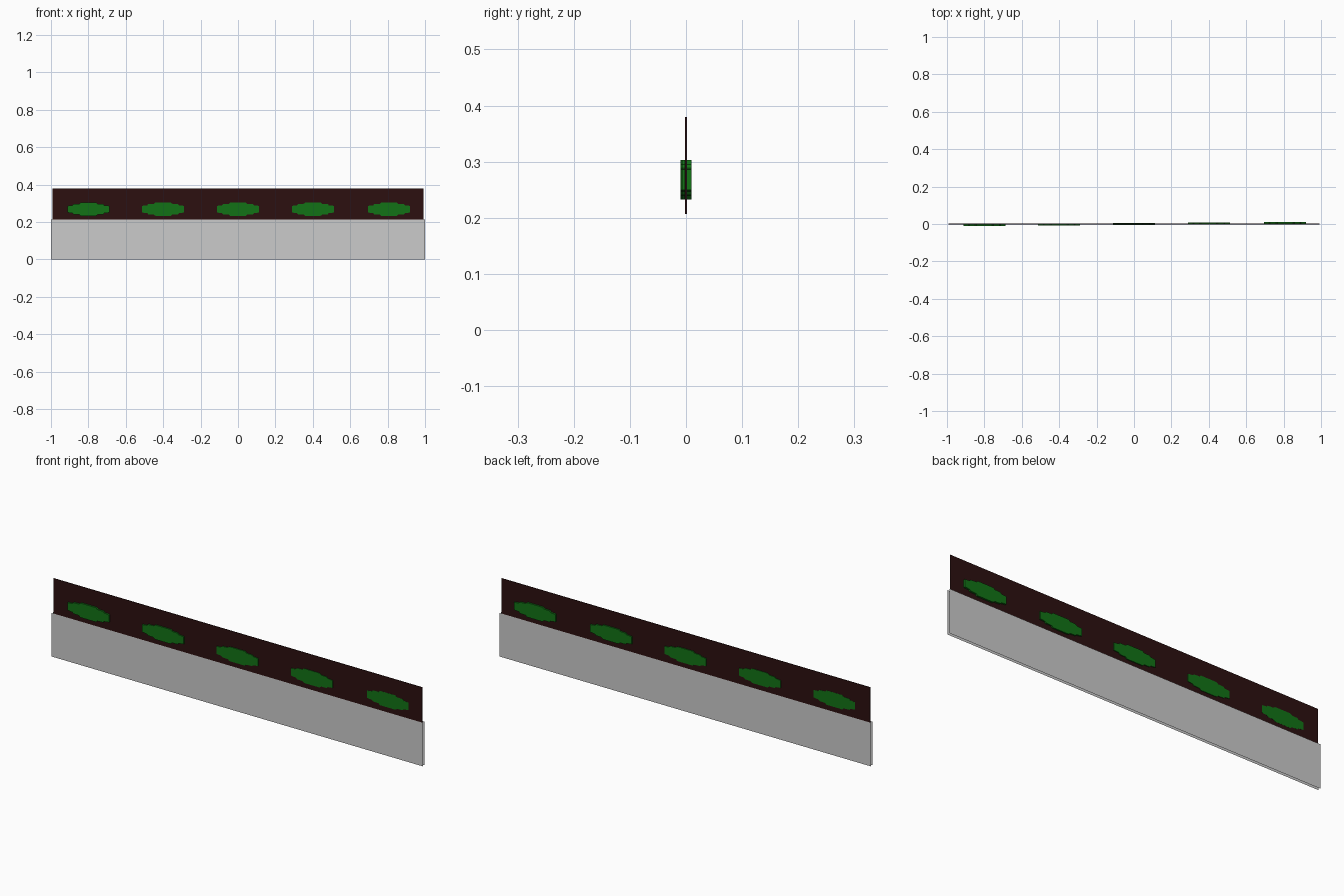
import bpy, bmesh

if "Cube" in bpy.data.objects:
    bpy.data.objects.remove(bpy.data.objects["Cube"])


def material(name, color):
    m = bpy.data.materials.new(name)
    m.diffuse_color = color
    m.use_nodes = True
    m.node_tree.nodes["Principled BSDF"].inputs["Base Color"].default_value = m.diffuse_color
    return m


def slab(name, outline, y0, y1, mat=None, caps_only=False):
    """Extrude an x/z outline between y0 and y1; caps_only leaves the rim open."""
    bm = bmesh.new()
    front = [bm.verts.new((x, y0, z)) for x, z in outline]
    back = [bm.verts.new((x, y1, z)) for x, z in outline]
    bm.faces.new(front)
    bm.faces.new(back[::-1])
    if not caps_only:
        n = len(outline)
        for i in range(n):
            j = (i + 1) % n
            bm.faces.new((front[j], front[i], back[i], back[j]))
    mesh = bpy.data.meshes.new(name)
    bm.to_mesh(mesh)
    bm.free()
    ob = bpy.data.objects.new(name, mesh)
    bpy.context.collection.objects.link(ob)
    if mat:
        mesh.materials.append(mat)
    return ob


def rect(x, z0, z1):
    return [(-x, z0), (x, z0), (x, z1), (-x, z1)]


dark = material("dark_red", (0.025, 0.005, 0.005, 1))
green = material("leaf_green", (0.006, 0.17, 0.008, 1))

# Lower grey wall: front and back sheets with open rim
slab("lower_wall", rect(1.0, 0.0, 0.212), -0.007, 0.007, caps_only=True)

# Thin dark upper panel
slab("upper_panel", rect(0.992, 0.207, 0.38), -0.0015, 0.0015, dark)

# Green stepped badges, drifting slightly backward along the panel
quarter = [(0.112, 0.018), (0.085, 0.021), (0.08, 0.027),
           (0.05, 0.028), (0.042, 0.035)]
right = [(x, -z) for x, z in quarter[::-1]] + quarter
badge = right + [(-x, z) for x, z in right[::-1]]
for i in range(5):
    cx = -0.8 + 0.4 * i
    cy = 0.004 * (i - 2) / 2
    cx += 0.008 if i == 4 else 0.0
    slab(f"green_badge_{i + 1}", [(cx + x, 0.268 + z) for x, z in badge],
         cy - 0.006, cy + 0.006, green)
